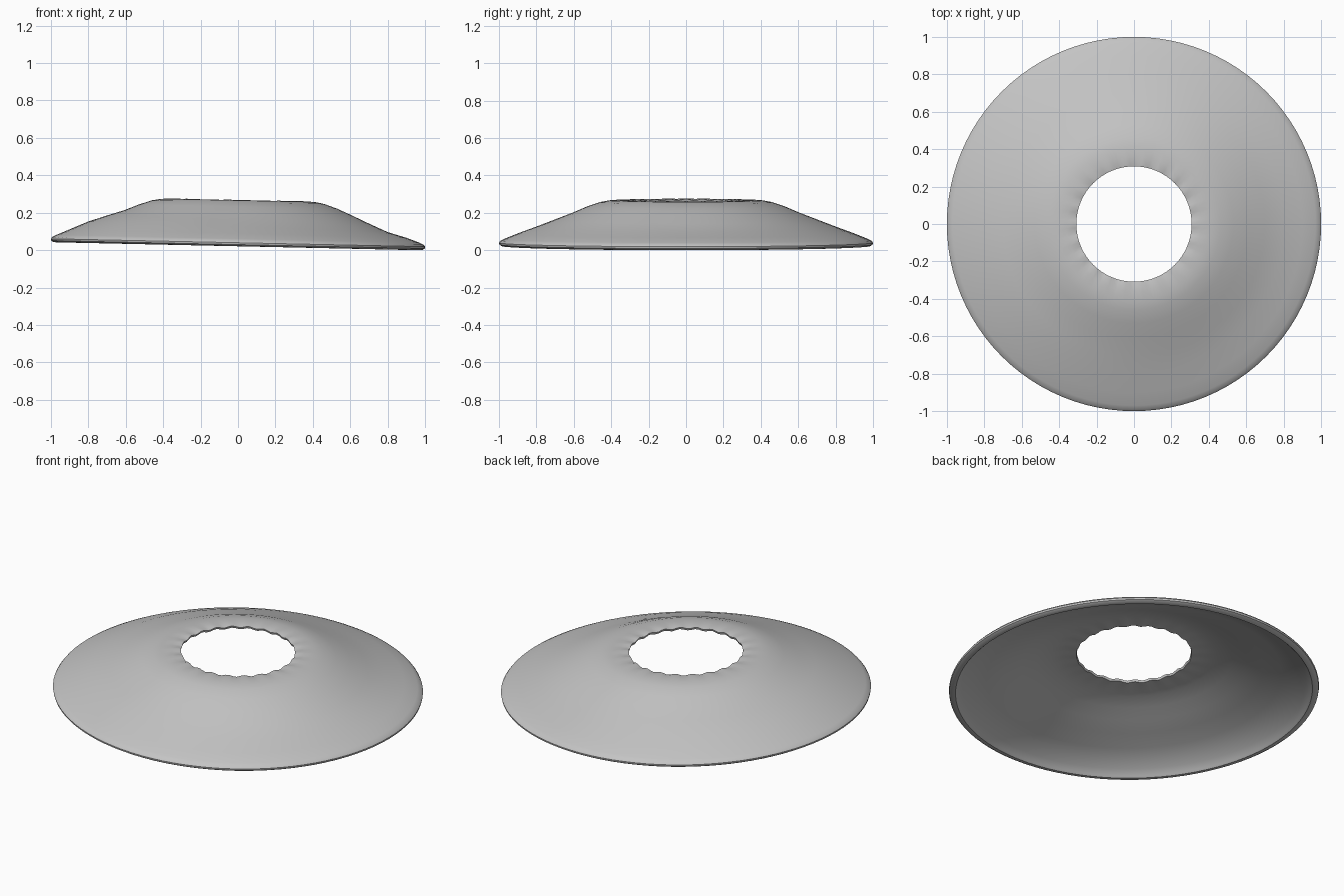
import bpy, bmesh, math

if "Cube" in bpy.data.objects:
    bpy.data.objects.remove(bpy.data.objects["Cube"])

SEGS = 96
TILT = -0.021      # the rim sits higher on the -x side
WAVES = 22         # ripples around the hole edge

# Closed cross-section (radius, height): outer skin, rim lip, inner skin
OUTER = [(0.308, 0.266), (0.325, 0.269), (0.36, 0.271), (0.41, 0.269), (0.46, 0.260),
         (0.53, 0.236), (0.61, 0.202), (0.70, 0.167), (0.80, 0.128), (0.90, 0.092),
         (0.97, 0.064), (0.992, 0.053)]
LIP = [(1.0, 0.043), (0.998, 0.033), (0.985, 0.025), (0.965, 0.024), (0.955, 0.034)]
INNER = [(0.93, 0.062), (0.80, 0.112), (0.70, 0.150), (0.61, 0.186), (0.53, 0.220),
         (0.45, 0.244), (0.38, 0.256), (0.312, 0.254)]
PROFILE = OUTER + LIP + INNER


def height(r, z, a):
    """Tilt the dish, swell its -x flank a little and ripple the hole edge."""
    swell = -0.012 * math.cos(a) * math.exp(-((r - 0.78) / 0.11) ** 2)
    ripple = 0.005 * math.cos(WAVES * a) * max(0.0, 1 - (r - 0.308) / 0.06)
    return z + TILT * r * math.cos(a) + swell + ripple


# Dish-shaped ring
bm = bmesh.new()
rings = []
for i in range(SEGS):
    a = 2 * math.pi * i / SEGS
    rings.append([bm.verts.new((r * math.cos(a), r * math.sin(a), height(r, z, a)))
                  for r, z in PROFILE])
n = len(PROFILE)
for i in range(SEGS):
    p, q = rings[i], rings[(i + 1) % SEGS]
    for j in range(n):
        k = (j + 1) % n
        bm.faces.new((p[j], p[k], q[k], q[j]))
bmesh.ops.recalc_face_normals(bm, faces=bm.faces)

# Stand it on the ground
low = min(v.co.z for v in bm.verts)
bmesh.ops.translate(bm, verts=bm.verts, vec=(0, 0, -low))

mesh = bpy.data.meshes.new("dish_ring")
bm.to_mesh(mesh)
bm.free()
dish = bpy.data.objects.new("dish_ring", mesh)
bpy.context.collection.objects.link(dish)

grey = bpy.data.materials.new("plain grey")
grey.diffuse_color = (0.55, 0.55, 0.55, 1)
grey.use_nodes = True
grey.node_tree.nodes["Principled BSDF"].inputs["Base Color"].default_value = grey.diffuse_color
mesh.materials.append(grey)

# Smooth skin with crisp hole and lip edges
bpy.context.view_layer.objects.active = dish
dish.select_set(True)
bpy.ops.object.shade_smooth_by_angle(angle=math.radians(40))
